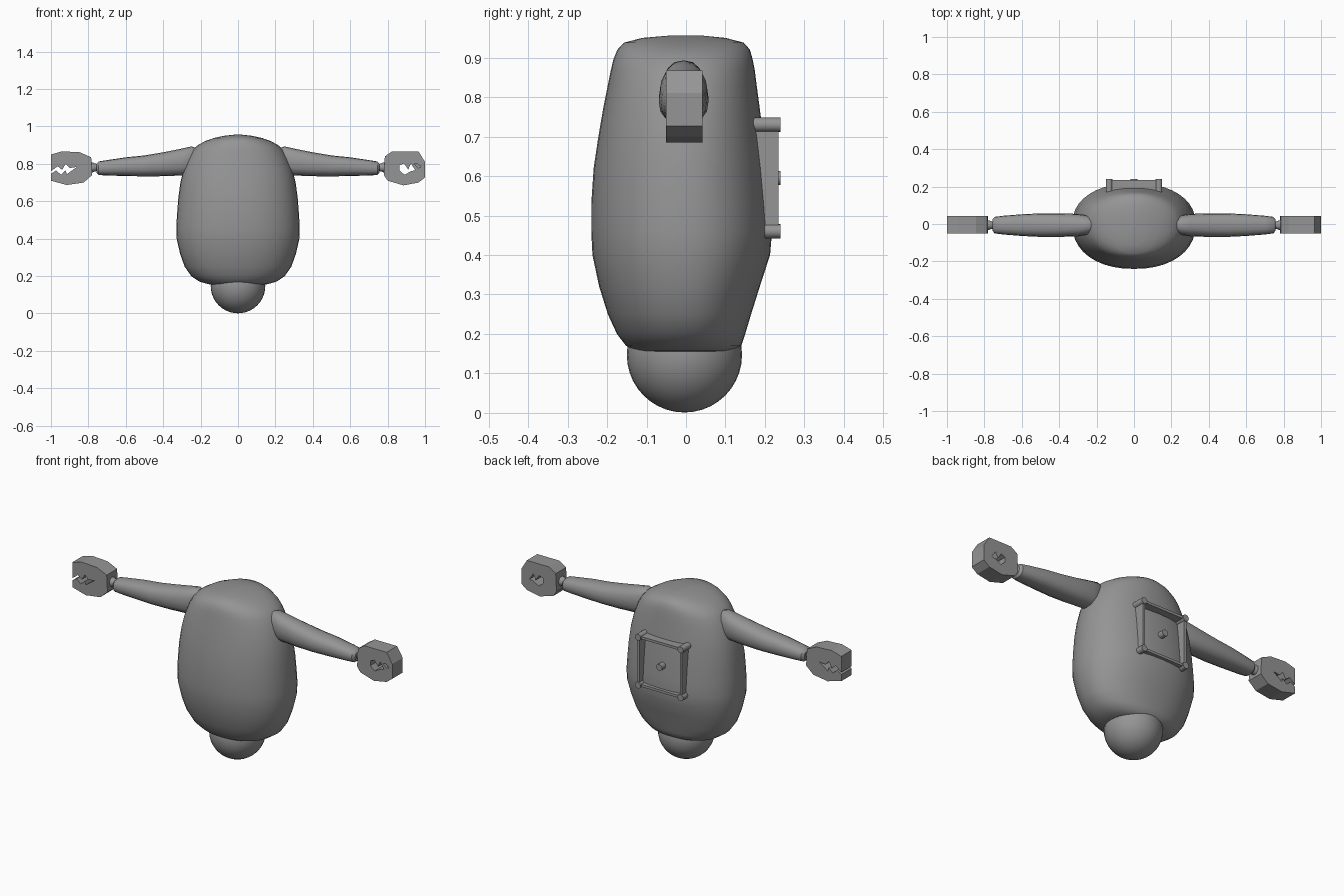
import bpy, bmesh, math

if "Cube" in bpy.data.objects:
    bpy.data.objects.remove(bpy.data.objects["Cube"])

grey = bpy.data.materials.new("plain_grey")
grey.diffuse_color = (0.3, 0.3, 0.3, 1)
grey.use_nodes = True
grey.node_tree.nodes["Principled BSDF"].inputs["Base Color"].default_value = grey.diffuse_color


def finish(name, bm, smooth=None):
    bmesh.ops.recalc_face_normals(bm, faces=bm.faces[:])
    me = bpy.data.meshes.new(name)
    bm.to_mesh(me)
    bm.free()
    ob = bpy.data.objects.new(name, me)
    bpy.context.collection.objects.link(ob)
    me.materials.append(grey)
    if smooth:
        bpy.ops.object.select_all(action='DESELECT')
        ob.select_set(True)
        bpy.context.view_layer.objects.active = ob
        bpy.ops.object.shade_smooth_by_angle(angle=math.radians(smooth))
    return ob


def sp(v, e):
    return math.copysign(abs(v) ** (2 / e), v)


def loft(name, rings, smooth):
    """Skin a list of closed point rings and cap both ends."""
    bm = bmesh.new()
    loops = [[bm.verts.new(p) for p in r] for r in rings]
    n = len(loops[0])
    for a, b in zip(loops, loops[1:]):
        for i in range(n):
            bm.faces.new((a[i], a[(i + 1) % n], b[(i + 1) % n], b[i]))
    bm.faces.new(loops[0])
    bm.faces.new(loops[-1])
    return finish(name, bm, smooth)


def prism(name, pts, y0, y1):
    """Extrude an x/z outline along y."""
    return loft(name, [[(x, y, z) for x, z in pts] for y in (y0, y1)], None)


def rod(name, x, z, r, y0, y1):
    ring = [(x + r * math.cos(k * math.pi / 8), z + r * math.sin(k * math.pi / 8))
            for k in range(16)]
    return loft(name, [[(a, y, b) for a, b in ring] for y in (y0, y1)], 40)


# Torso: z, half width, front depth, back depth
torso = [(.150, .10, .09, .09), (.157, .16, .13, .12), (.17, .205, .152, .14),
         (.20, .25, .175, .150), (.25, .285, .198, .165), (.32, .310, .220, .187),
         (.40, .328, .237, .213), (.46, .330, .240, .218), (.53, .326, .240, .213),
         (.62, .319, .234, .205), (.70, .308, .222, .196), (.77, .291, .210, .187),
         (.83, .267, .198, .179), (.87, .244, .190, .174), (.895, .222, .184, .169),
         (.92, .180, .174, .162), (.938, .130, .157, .146), (.950, .075, .11, .10),
         (.956, .02, .04, .04)]
rings = []
for z, w, f, b in torso:
    ring = []
    for k in range(40):
        t = k * math.pi / 20
        c, s = sp(math.cos(t), 2.2), sp(math.sin(t), 2.2)
        ring.append((w * c, (b if s > 0 else f) * s, z))
    rings.append(ring)
loft("torso", rings, 50)

# Ball under the torso
bm = bmesh.new()
bmesh.ops.create_uvsphere(bm, u_segments=32, v_segments=20, radius=.146)
bmesh.ops.translate(bm, verts=bm.verts[:], vec=(0, -.004, .147))
finish("base_ball", bm, 40)

# Arms: x, bottom z, top z, half depth
arm = [(.22, .76, .885, .035), (.25, .745, .893, .052), (.30, .738, .882, .060),
       (.40, .734, .862, .063), (.50, .733, .845, .063), (.60, .735, .835, .058),
       (.70, .738, .820, .050), (.745, .740, .813, .044), (.757, .752, .800, .030)]
wrist = [(.745, .762, .798, .018), (.765, .760, .802, .021),
         (.775, .755, .807, .026), (.80, .755, .807, .026)]
for side, tag in ((-1, "left"), (1, "right")):
    for part, prof, n, e in (("arm", arm, 16, 2.4), ("wrist", wrist, 12, 2)):
        loft(f"{tag}_{part}",
             [[(side * x, -.006 + d * sp(math.cos(k * math.tau / n), e),
                (lo + hi) / 2 + (hi - lo) / 2 * sp(math.sin(k * math.tau / n), e))
               for k in range(n)] for x, lo, hi, d in prof], 40)

# Hands: chunky outlines with a zigzag slot cut through
left_hand = [(-1, .85), (-.94, .867), (-.845, .862), (-.785, .835), (-.78, .74),
             (-.825, .70), (-.915, .687), (-1, .71)]
right_hand = [(.785, .84), (.825, .867), (.965, .867), (1, .81), (1, .727),
              (.965, .70), (.885, .685), (.80, .71), (.78, .74)]
left_slot = [(-1.02, .745), (-.965, .787), (-.94, .768), (-.922, .80), (-.90, .778),
             (-.862, .783), (-.915, .745), (-.922, .765), (-.947, .742),
             (-.972, .765), (-1.02, .735)]
right_slot = [(.863, .792), (.888, .802), (.91, .770), (.925, .802), (.948, .765),
              (.928, .762), (.915, .755), (.89, .742), (.863, .765)]
right_nick = [(.942, .798), (.955, .803), (.98, .783), (.965, .778)]


def cut(ob, name, pts, y0, y1):
    tool = prism(name, pts, y0, y1)
    tool.hide_render = True
    tool.hide_viewport = True
    m = ob.modifiers.new(name, 'BOOLEAN')
    m.operation = 'DIFFERENCE'
    m.solver = 'EXACT'
    m.object = tool


hand = prism("left_hand", left_hand, -.051, .042)
cut(hand, "left_slot_cutter", left_slot, -.1, .1)
hand = prism("right_hand", right_hand, -.051, .042)
cut(hand, "right_slot_cutter", right_slot, -.1, .1)
cut(hand, "right_nick_cutter", right_nick, -.1, -.03)

# Back frame: four corner pegs, thin rails between them and a centre button
X, LO, HI = .133, .46, .73
for x in (-X, X):
    for z in (LO, HI):
        rod("frame_peg", x, z, .018, .13, .24)
    prism("frame_side_rail", [(x - .007, LO), (x + .007, LO), (x + .007, HI), (x - .007, HI)],
          .14, .234)
for z in (LO, HI):
    prism("frame_cross_rail", [(-X, z - .007), (X, z - .007), (X, z + .007), (-X, z + .007)],
          .14, .234)
rod("centre_button", 0, .595, .018, .19, .24)
